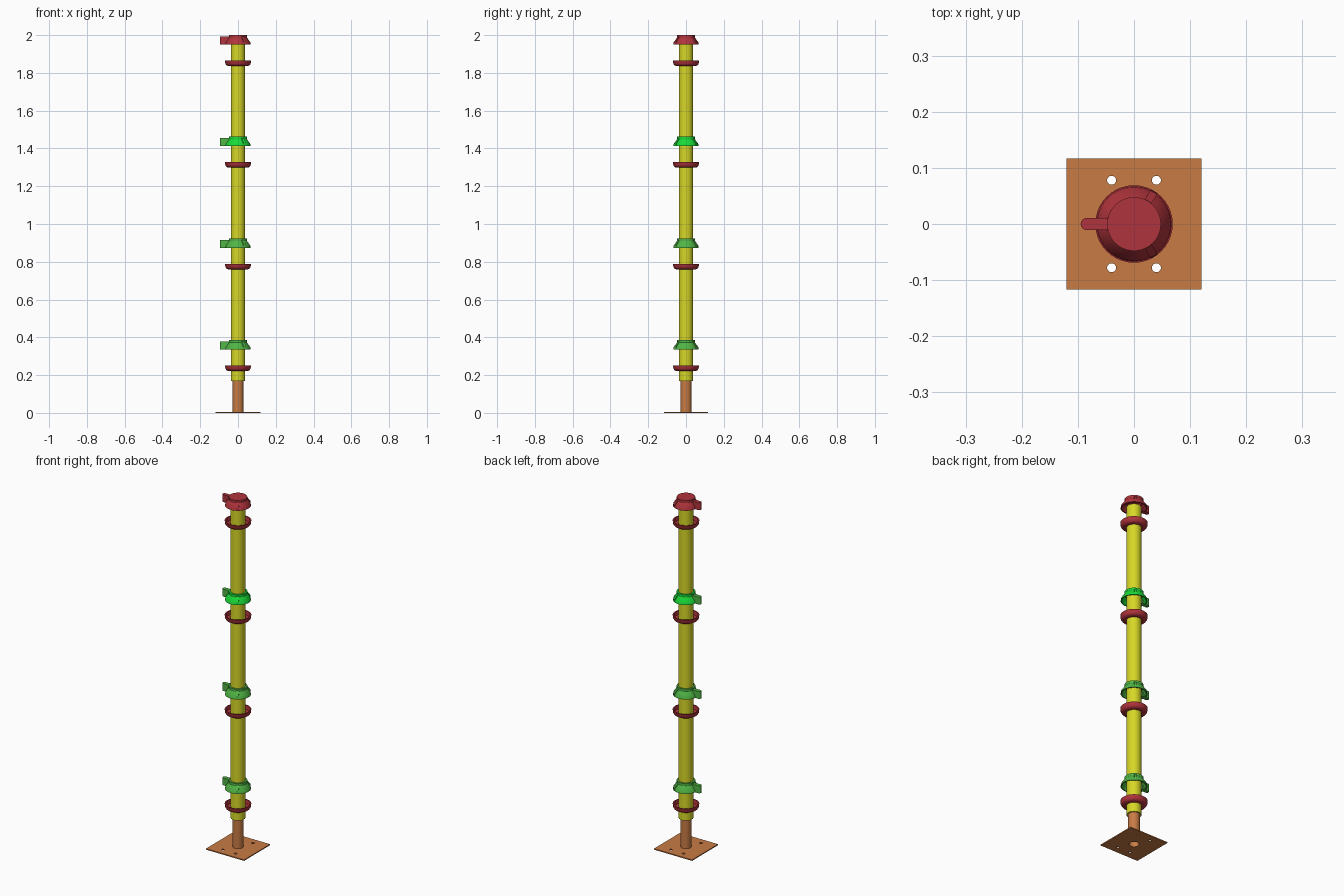
import bpy, bmesh, math

if "Cube" in bpy.data.objects:
    bpy.data.objects.remove(bpy.data.objects["Cube"], do_unlink=True)


def material(name, rgb):
    m = bpy.data.materials.new(name)
    m.use_nodes = True
    m.diffuse_color = (*rgb, 1)
    node = next(n for n in m.node_tree.nodes if n.type == 'BSDF_PRINCIPLED')
    node.inputs["Base Color"].default_value = (*rgb, 1)
    return m


yellow = material("yellow paint", (0.68, 0.68, 0.02))
red = material("dark red", (0.43, 0.034, 0.045))
green = material("green", (0.08, 0.46, 0.06))
bright_green = material("bright green", (0.01, 0.70, 0.04))
copper = material("copper brown", (0.58, 0.20, 0.06))


def finish(name, bm, mat, z=0):
    bmesh.ops.remove_doubles(bm, verts=bm.verts[:], dist=1e-6)
    bmesh.ops.recalc_face_normals(bm, faces=bm.faces[:])
    mesh = bpy.data.meshes.new(name)
    bm.to_mesh(mesh)
    bm.free()
    mesh.materials.append(mat)
    ob = bpy.data.objects.new(name, mesh)
    ob.location.z = z
    bpy.context.collection.objects.link(ob)
    bpy.ops.object.select_all(action='DESELECT')
    ob.select_set(True)
    bpy.context.view_layer.objects.active = ob
    bpy.ops.object.shade_smooth_by_angle(angle=math.radians(30))
    return ob


def lathe(name, profile, mat, z=0, steps=40):
    """Revolve a closed (radius, height) outline around the z axis."""
    bm = bmesh.new()
    verts = [bm.verts.new((r, 0, h)) for r, h in profile]
    edges = [bm.edges.new((a, b)) for a, b in zip(verts, verts[1:] + verts[:1])]
    bmesh.ops.spin(bm, geom=verts + edges, cent=(0, 0, 0), axis=(0, 0, 1),
                   angle=math.tau, steps=steps, use_merge=True)
    return finish(name, bm, mat, z)


def tube(name, outer, inner, z0, z1, mat):
    return lathe(name, [(inner, z0), (outer, z0), (outer, z1), (inner, z1)], mat)


def circle(x, y, r, n=20):
    return [(x + r * math.cos(math.tau * i / n), y + r * math.sin(math.tau * i / n))
            for i in range(n)]


def plate(name, loops, z0, z1, mat):
    """Extruded flat outline; extra loops become holes."""
    curve = bpy.data.curves.new(name, 'CURVE')
    curve.dimensions = '2D'
    curve.fill_mode = 'BOTH'
    curve.extrude = (z1 - z0) / 2
    for loop in loops:
        s = curve.splines.new('POLY')
        s.points.add(len(loop) - 1)
        for p, (x, y) in zip(s.points, loop):
            p.co = (x, y, 0, 1)
        s.use_cyclic_u = True
    temp = bpy.data.objects.new(name + " outline", curve)
    bpy.context.collection.objects.link(temp)
    mesh = bpy.data.meshes.new_from_object(
        temp.evaluated_get(bpy.context.evaluated_depsgraph_get()))
    bm = bmesh.new()
    bm.from_mesh(mesh)
    for f in bm.faces:
        f.material_index = 0
    bpy.data.objects.remove(temp, do_unlink=True)
    bpy.data.curves.remove(curve)
    bpy.data.meshes.remove(mesh)
    return finish(name, bm, mat, (z0 + z1) / 2)


# Base plate with bolt holes and an open centre
square = [(-0.12, -0.117), (0.12, -0.117), (0.12, 0.117), (-0.12, 0.117)]
bolts = [circle(x, y, 0.008) for x in (-0.04, 0.04) for y in (-0.078, 0.078)]
plate("base_plate", [square, circle(0, 0, 0.025, 40)] + bolts, 0, 0.006, copper)

# Jack stem and main upright
tube("jack_stem", 0.029, 0.025, 0, 0.30, copper)
tube("upright_tube", 0.038, 0.031, 0.17, 1.955, yellow)

# Fixed lower bowls and movable upper cups
bowl = [(0.037, 0), (0.053, 0), (0.062, 0.005), (0.067, 0.013), (0.069, 0.029),
        (0.062, 0.029), (0.058, 0.010), (0.037, 0.010)]
cup = [(0.0375, 0.050), (0.048, 0.050), (0.048, 0.036), (0.065, 0.012), (0.067, 0),
       (0.061, 0), (0.058, 0.010), (0.044, 0.030), (0.0375, 0.030)]
cup_mats = [green, green, bright_green, red]

for i, mat in enumerate(cup_mats):
    shift = i * 0.538
    low, top = 0.222 + shift, 0.336 + shift
    lathe(f"lower_bowl_{i + 1}", bowl, red, low)
    lathe(f"upper_cup_{i + 1}", cup, mat, top)

    # Round-ended striking handle on the right
    end = [(-0.084 + 0.011 * math.cos(a), 0.011 * math.sin(a))
           for a in (math.pi * (0.5 + k / 8) for k in range(9))]
    plate(f"cup_handle_{i + 1}", [[(-0.046, 0.011)] + end + [(-0.046, -0.011)]],
          top, top + 0.042, green if mat is bright_green else mat)

    # Sloping ribs on the cup shoulder
    for side, a in (("left", 58), ("right", -58)):
        bm = bmesh.new()
        rib = [bm.verts.new((r, -0.007, h)) for r, h in
               ((0.047, 0.032), (0.064, 0.008), (0.068, 0.002), (0.066, 0.019), (0.047, 0.043))]
        face = bm.faces.new(rib)
        out = bmesh.ops.extrude_face_region(bm, geom=[face])["geom"]
        for v in out:
            if isinstance(v, bmesh.types.BMVert):
                v.co.y += 0.014
        ob = finish(f"cup_rib_{side}_{i + 1}", bm, mat, top)
        ob.rotation_euler.z = math.radians(a)

# Closed lid on the topmost cup
bm = bmesh.new()
bmesh.ops.create_cone(bm, cap_ends=True, segments=40, radius1=0.047, radius2=0.047, depth=0.008)
finish("top_lid", bm, red, 1.996)
